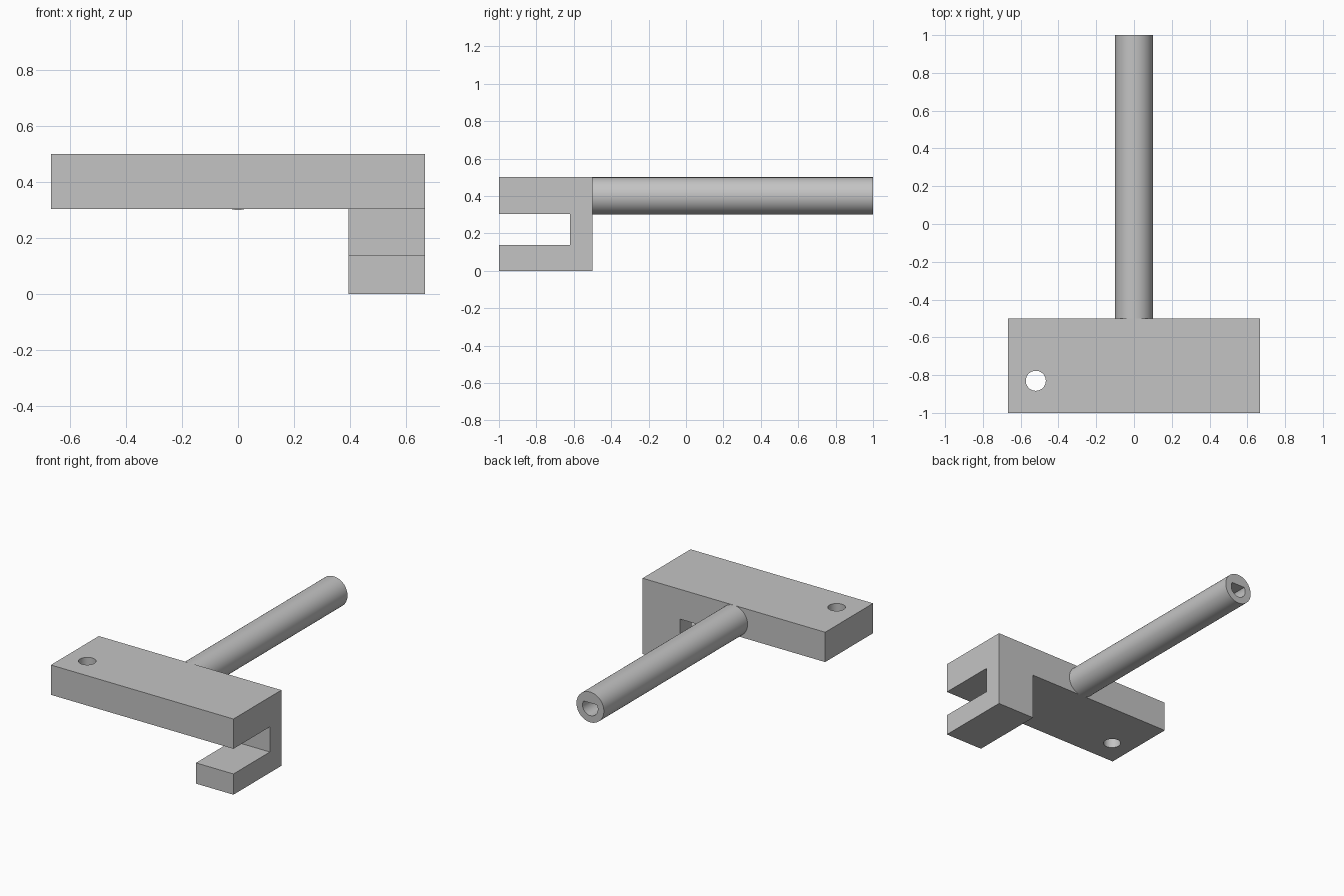
import bpy
import bmesh
import math

old = bpy.data.objects.get("Cube")
if old:
    bpy.data.objects.remove(old, do_unlink=True)

# Single plain grey finish
grey = bpy.data.materials.new("plain_grey")
grey.use_nodes = True
colour = (0.55, 0.55, 0.55, 1)
grey.diffuse_color = colour
grey.node_tree.nodes["Principled BSDF"].inputs["Base Color"].default_value = colour


def prism(name, points, sweep):
    """Solid made by sweeping a closed outline along a vector."""
    bm = bmesh.new()
    face = bm.faces.new([bm.verts.new(p) for p in points])
    swept = bmesh.ops.extrude_face_region(bm, geom=[face])["geom"]
    verts = [v for v in swept if isinstance(v, bmesh.types.BMVert)]
    bmesh.ops.translate(bm, verts=verts, vec=sweep)
    bmesh.ops.recalc_face_normals(bm, faces=bm.faces)
    mesh = bpy.data.meshes.new(name)
    bm.to_mesh(mesh)
    bm.free()
    mesh.materials.append(grey)
    obj = bpy.data.objects.new(name, mesh)
    bpy.context.collection.objects.link(obj)
    return obj


def box(name, x0, x1, y0, y1, z0, z1):
    outline = [(x0, y0, z0), (x1, y0, z0), (x1, y1, z0), (x0, y1, z0)]
    return prism(name, outline, (0, 0, z1 - z0))


def circle(radius, count):
    for i in range(count):
        a = math.tau * i / count
        yield radius * math.cos(a), radius * math.sin(a)


def activate(obj):
    bpy.ops.object.select_all(action='DESELECT')
    obj.select_set(True)
    bpy.context.view_layer.objects.active = obj


def cut(target, cutter):
    cutter.hide_render = True
    mod = target.modifiers.new("cut", 'BOOLEAN')
    mod.operation = 'DIFFERENCE'
    mod.solver = 'EXACT'
    mod.object = cutter
    activate(target)
    bpy.ops.object.modifier_apply(modifier=mod.name)
    bpy.data.objects.remove(cutter, do_unlink=True)


HALF, FRONT, BACK = 0.667, -1.0, -0.5
TOP, UNDER, ROD_Z = 0.5, 0.303, 0.4

# Crossbar with the hook beneath its left end
bracket = box("hooked_crossbar", -HALF, HALF, FRONT, BACK, 0, TOP)
cut(bracket, box("under_clearance", -1, 0.393, -1.2, -0.3, -0.2, UNDER))
cut(bracket, box("hook_slot", 0.3, 1, -1.2, -0.62, 0.137, UNDER))

# Bolt hole through the right end
cut(bracket, prism("bolt_hole",
                   [(-0.52 + x, -0.83 + y, 0.2) for x, y in circle(0.053, 48)],
                   (0, 0, 0.5)))

# Round rod with a flat-topped socket in its far end
rod = prism("rod", [(x, BACK, ROD_Z + z) for x, z in circle(0.1, 64)],
            (0, 1 - BACK, 0))
socket = [(x, 0.65, ROD_Z + min(z, 0.03)) for x, z in circle(0.056, 48)
          if z < 0.03]
cut(rod, prism("socket", socket, (0, 0.5, 0)))

for part in (bracket, rod):
    activate(part)
    bpy.ops.object.shade_smooth_by_angle(angle=math.radians(30))
